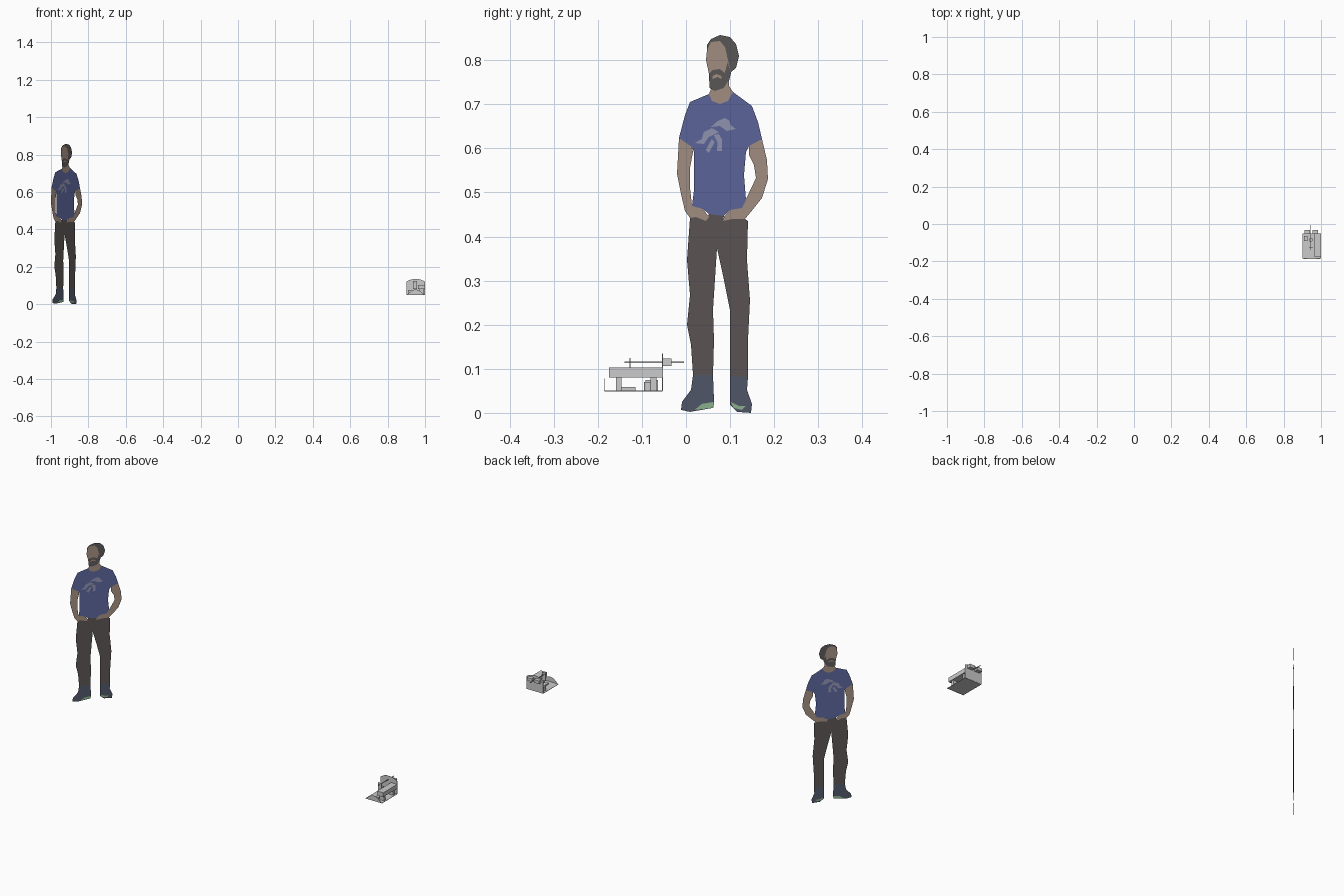
import bpy, bmesh, math


def material(name, rgb):
    m = bpy.data.materials.new(name)
    m.diffuse_color = (*rgb, 1)
    return m


SKIN = material("skin", (0.42, 0.31, 0.25))
HAIR = material("hair", (0.12, 0.11, 0.11))
SHIRT = material("shirt_blue", (0.12, 0.15, 0.37))
PRINT = material("print_grey", (0.32, 0.34, 0.50))
TROUSER = material("trouser_brown", (0.12, 0.10, 0.10))
SHOE = material("shoe_grey", (0.09, 0.11, 0.16))
SOLE = material("sole_green", (0.30, 0.50, 0.30))


def make(name, bm, mat=None):
    me = bpy.data.meshes.new(name)
    bm.to_mesh(me)
    bm.free()
    ob = bpy.data.objects.new(name, me)
    bpy.context.collection.objects.link(ob)
    if mat:
        me.materials.append(mat)
    return ob


def cutout(name, pts, mat, raised=False):
    """Flat shape on the diagonal standing plane; points are millimetre-like
    units across and up. Raised details get a face on each side."""
    bm = bmesh.new()
    for off in ((-0.0008, 0.0008) if raised else (0,)):
        vs = []
        for u, v in pts:
            y = (u - 686) / 441
            x = -1 + (y + 0.02) * 0.806
            vs.append(bm.verts.new((x + off * 0.78, y - off * 0.63, (413 - v) / 441)))
        f = bm.faces.new(vs)
        f.normal_update()
        if f.normal.x * (1 if off >= 0 else -1) < 0:
            f.normal_flip()
    return make(name, bm, mat)


# Standing figure: head
cutout("face", [(706, 60), (707, 50), (711, 42), (720, 41), (725, 47), (728, 60),
                (731, 72), (729, 80), (724, 88), (715, 91), (710, 88), (709, 74)], SKIN)
cutout("hair", [(707, 50), (707, 45), (711, 39), (720, 35), (730, 37), (736, 44),
                (739, 56), (736, 68), (731, 72), (728, 60), (725, 47), (720, 41), (711, 42)], HAIR)
cutout("beard", [(709, 74), (713, 70), (720, 69), (725, 73), (728, 62), (731, 72),
                 (729, 80), (724, 88), (715, 91), (710, 88)], HAIR, True)
bm_mouth = cutout("mouth", [(713, 76), (717, 74), (722, 76), (722, 79), (718, 77), (713, 79)], SKIN, True)
bm_mouth.scale = (1, 1, 1)
for i, v in enumerate(bm_mouth.data.vertices):  # lift the mouth above the beard
    s = -0.0006 if i < 6 else 0.0006
    v.co.x += s * 0.78
    v.co.y -= s * 0.63
cutout("neck", [(711, 89), (709, 94), (712, 101), (720, 104), (728, 101), (733, 92),
                (729, 86), (729, 80), (724, 88), (715, 91)], SKIN)

# Shirt and its abstract print
cutout("shirt", [(709, 94), (690, 102), (685, 115), (679, 138), (692, 147), (694, 152),
                 (694, 190), (692, 206), (703, 209), (709, 214), (724, 216), (730, 210),
                 (742, 208), (746, 200), (744, 175), (746, 152), (749, 146), (762, 139),
                 (758, 122), (752, 106), (733, 92), (728, 101), (720, 104), (712, 101)], SHIRT)
for k, shape in enumerate((
        [(695, 143), (702, 139), (704, 132), (712, 128), (719, 132), (709, 137), (704, 144)],
        [(711, 127), (718, 121), (725, 118), (729, 120), (731, 125), (736, 129), (727, 131), (720, 126)],
        [(714, 135), (719, 134), (722, 139), (722, 151), (717, 151), (718, 143)],
        [(706, 150), (712, 139), (715, 142), (709, 153)])):
    cutout(f"shirt_print_{k}", shape, PRINT, True)

# Arms with hands in pockets
cutout("left_arm", [(679, 138), (692, 147), (693, 152), (690, 168), (690, 188), (692, 206),
                    (703, 209), (709, 217), (706, 221), (696, 217), (690, 218), (685, 211),
                    (681, 194), (677, 174)], SKIN)
cutout("right_arm", [(749, 146), (762, 139), (767, 160), (768, 179), (762, 198), (750, 213),
                     (745, 219), (733, 219), (723, 221), (724, 217), (730, 210), (742, 208),
                     (748, 195), (756, 178), (754, 165), (749, 155)], SKIN)

# Trousers
cutout("trousers", [(690, 218), (696, 217), (706, 221), (709, 214), (724, 216), (723, 221),
                    (733, 219), (745, 219), (748, 221), (747, 260), (750, 300), (748, 340),
                    (748, 377), (730, 376), (730, 310), (724, 280), (717, 248), (713, 310),
                    (714, 340), (713, 375), (693, 375), (691, 345), (687, 325), (690, 295), (687, 260)], TROUSER)

# Shoes and soles
cutout("left_shoe", [(693, 375), (691, 390), (682, 402), (681, 410), (690, 412),
                     (713, 408), (714, 400), (713, 375)], SHOE)
cutout("right_shoe", [(730, 376), (730, 405), (737, 412), (751, 413), (752, 404), (747, 390), (748, 377)], SHOE)
cutout("left_sole", [(695, 410), (702, 404), (714, 402), (713, 408)], SOLE, True)
cutout("right_sole", [(731, 402), (739, 406), (746, 406), (742, 410), (734, 408)], SOLE, True)


def box(name, x0, x1, y0, y1, z0, z1):
    bm = bmesh.new()
    bmesh.ops.create_cube(bm, size=1)
    for v in bm.verts:
        v.co = ((x0 + x1) / 2 + v.co.x * (x1 - x0),
                (y0 + y1) / 2 + v.co.y * (y1 - y0),
                (z0 + z1) / 2 + v.co.z * (z1 - z0))
    return make(name, bm)


def arch(name, x0, x1, y, thick, z0, z_side, z_top, n=14):
    """Upright panel with a curved top edge."""
    bm = bmesh.new()
    pts = [(x1, z0), (x0, z0)]
    for i in range(n + 1):
        t = i / n
        pts.append((x0 + (x1 - x0) * t, z_side + (z_top - z_side) * (1 - (2 * t - 1) ** 2)))
    if z_side == z0:
        pts = pts[2:]
    f = bm.faces.new([bm.verts.new((x, y, z)) for x, z in pts])
    g = bmesh.ops.extrude_face_region(bm, geom=[f])["geom"]
    bmesh.ops.translate(bm, vec=(0, thick, 0), verts=[v for v in g if isinstance(v, bmesh.types.BMVert)])
    bmesh.ops.recalc_face_normals(bm, faces=bm.faces)
    return make(name, bm)


def cylinder(name, x, y, r, z0, z1):
    bm = bmesh.new()
    bmesh.ops.create_cone(bm, cap_ends=True, segments=20, radius1=r, radius2=r, depth=z1 - z0)
    bmesh.ops.translate(bm, vec=(x, y, (z0 + z1) / 2), verts=bm.verts)
    return make(name, bm)


# Small raised stand: floor, curved back panel and low curved front panel
box("floor", 0.90, 1.0, -0.185, -0.053, 0.049, 0.051)
arch("back_panel", 0.90, 1.0, -0.054, 0.002, 0.05, 0.12, 0.135)
arch("front_panel", 0.905, 0.995, -0.186, 0.001, 0.05, 0.05, 0.078)

# Long bench on the right with its legs
box("bench", 0.963, 1.0, -0.175, -0.054, 0.08, 0.103)
for i, y in enumerate((-0.159, -0.08)):
    box(f"bench_leg_{i}", 0.967, 0.994, y, y + 0.013, 0.05, 0.08)

# Centre rod with upright plates, and blocks behind the panel
box("rod", 0.944, 0.947, -0.14, -0.005, 0.1135, 0.1165)
box("upright_plate", 0.936, 0.958, -0.128, -0.126, 0.08, 0.125)
for i, x in enumerate((0.912, 0.955)):
    box(f"rear_block_{i}", x, x + 0.030, -0.053, -0.033, 0.106, 0.123)

# Small items on the floor
box("side_block", 0.910, 0.927, -0.092, -0.064, 0.05, 0.075)
cylinder("drum", 0.946, -0.085, 0.010, 0.05, 0.07)
box("low_block", 0.938, 0.958, -0.155, -0.115, 0.05, 0.059)
